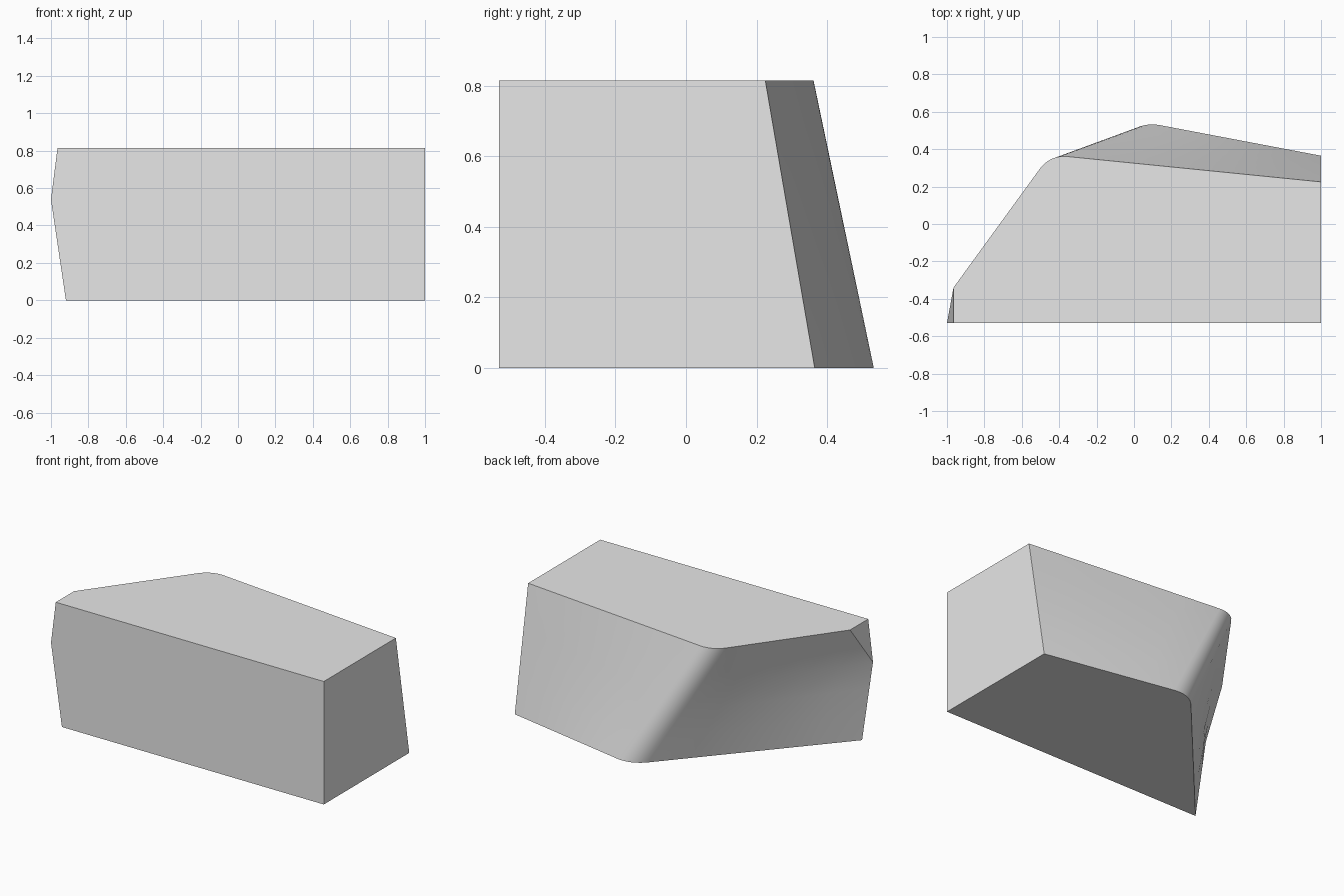
import bpy, bmesh, math
from mathutils import Vector

cube = bpy.data.objects.get("Cube")
if cube:
    bpy.data.objects.remove(cube, do_unlink=True)

HEIGHT, FRONT = 0.815, -0.53
ROWS = [0, 0.22, 0.44, 0.66, 0.83, 1]   # wall levels; the end kinks at KINK
KINK, ARC, WALL = 0.66, 8, 5


def fillet(start, corner, end, size):
    """Points of a circular arc rounding a corner."""
    start, corner, end = Vector(start), Vector(corner), Vector(end)
    a, b = (start - corner).normalized(), (end - corner).normalized()
    half = a.angle(b) / 2
    centre = corner + (a + b).normalized() * size / math.cos(half)
    p, q = corner + a * size - centre, corner + b * size - centre
    total = p.angle(q)
    return [centre + (p * math.sin((1 - i / ARC) * total)
                      + q * math.sin(i / ARC * total)) / math.sin(total)
            for i in range(ARC + 1)]


# Rear outline at the base and at the top
base_start, base_end = Vector((1, 0.365)), Vector((-0.92, FRONT))
top_start, top_end = Vector((1, 0.225)), Vector((-0.965, -0.34))
base_arc = fillet(base_start, (0.025, 0.55), base_end, 0.11)
top_arc = fillet(top_start, (-0.449, 0.37), top_end, 0.09)
kink = Vector((-1, FRONT))


def wall_row(v):
    """One level of the rear wall, from the wide end to the narrow end."""
    start = base_start.lerp(top_start, v)
    arc = [p.lerp(q, v) for p, q in zip(base_arc, top_arc)]
    if v <= KINK:
        end = base_end.lerp(kink, v / KINK)
    else:
        end = kink.lerp(top_end, (v - KINK) / (1 - KINK))
    row = [start.lerp(arc[0], i / WALL) for i in range(WALL)] + arc
    return row + [arc[-1].lerp(end, i / WALL) for i in range(1, WALL + 1)]


bm = bmesh.new()
grid = [[bm.verts.new((p.x, p.y, v * HEIGHT)) for p in wall_row(v)] for v in ROWS]

# Twisted rear wall
for low, high in zip(grid, grid[1:]):
    for i in range(len(low) - 1):
        bm.faces.new((low[i], low[i + 1], high[i + 1], high[i]))

# Flat base, top, wide end, front and small corner cut
low_corner = bm.verts.new((1, FRONT, 0))
high_corner = bm.verts.new((1, FRONT, HEIGHT))
cut_corner = bm.verts.new((-0.965, FRONT, HEIGHT))
k = ROWS.index(KINK)
narrow = [row[-1] for row in grid]
bm.faces.new(grid[0] + [low_corner])
bm.faces.new(grid[-1] + [cut_corner, high_corner])
bm.faces.new([row[0] for row in grid] + [high_corner, low_corner])
bm.faces.new(narrow[:k + 1] + [cut_corner, high_corner, low_corner])
bm.faces.new(narrow[k:] + [cut_corner])
bmesh.ops.recalc_face_normals(bm, faces=bm.faces)

mesh = bpy.data.meshes.new("tapered_block")
bm.to_mesh(mesh)
bm.free()
block = bpy.data.objects.new("tapered_block", mesh)
bpy.context.scene.collection.objects.link(block)

# Plain grey
grey = bpy.data.materials.new("light_grey")
grey.use_nodes = True
colour = (0.8, 0.8, 0.8, 1)
grey.diffuse_color = colour
grey.node_tree.nodes["Principled BSDF"].inputs["Base Color"].default_value = colour
mesh.materials.append(grey)

# Soft rear wall with crisp borders
bpy.ops.object.select_all(action='DESELECT')
block.select_set(True)
bpy.context.view_layer.objects.active = block
bpy.ops.object.shade_smooth_by_angle(angle=math.radians(25))
